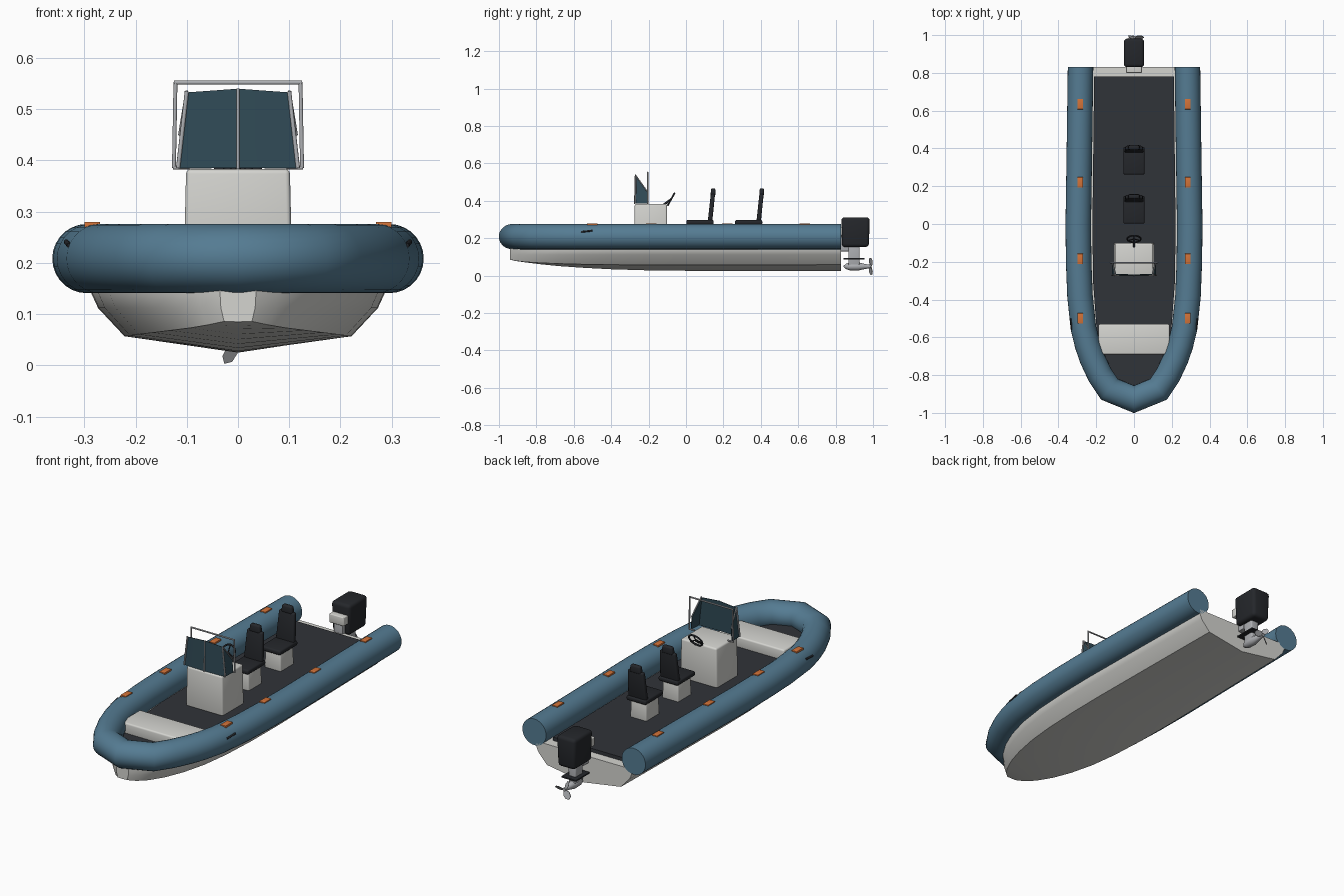
import bpy, bmesh, math
from mathutils import Vector, Matrix

if "Cube" in bpy.data.objects:
    bpy.data.objects.remove(bpy.data.objects["Cube"])


def mat(name, r, g, b):
    m = bpy.data.materials.new(name)
    m.diffuse_color = (r, g, b, 1)
    m.use_nodes = True
    m.node_tree.nodes["Principled BSDF"].inputs["Base Color"].default_value = m.diffuse_color
    return m


BLUE = mat("tube_blue", 0.09, 0.20, 0.29)
WHITE = mat("off_white", 0.66, 0.66, 0.63)
DECK = mat("deck_dark", 0.03, 0.033, 0.04)
BLACK = mat("black", 0.018, 0.02, 0.024)
GLASS = mat("glass", 0.03, 0.07, 0.095)
ORANGE = mat("orange", 0.65, 0.17, 0.04)
STEEL = mat("steel", 0.42, 0.43, 0.45)


def finish(name, bm, material, angle=35):
    bmesh.ops.recalc_face_normals(bm, faces=bm.faces)
    me = bpy.data.meshes.new(name)
    bm.to_mesh(me)
    bm.free()
    me.materials.append(material)
    ob = bpy.data.objects.new(name, me)
    bpy.context.collection.objects.link(ob)
    bpy.ops.object.select_all(action='DESELECT')
    ob.select_set(True)
    bpy.context.view_layer.objects.active = ob
    bpy.ops.object.shade_smooth_by_angle(angle=math.radians(angle))
    return ob


def loft(name, rings, material, angle=35, loop=False):
    """Skin a list of equal-length closed rings; cap the ends unless looped."""
    bm = bmesh.new()
    vs = [[bm.verts.new(p) for p in r] for r in rings]
    n = len(vs[0])
    pairs = list(zip(vs, vs[1:])) + ([(vs[-1], vs[0])] if loop else [])
    for a, b in pairs:
        for i in range(n):
            j = (i + 1) % n
            bm.faces.new((a[i], a[j], b[j], b[i]))
    if not loop:
        bm.faces.new(vs[0])
        bm.faces.new(vs[-1])
    return finish(name, bm, material, angle)


def box(name, x, y, z, material, bevel=0.006, top=(1, 1), bottom=(1, 1), lean=0):
    """Box from (min, max) ranges, with end scaling and a backward lean."""
    bm = bmesh.new()
    bmesh.ops.create_cube(bm, size=1)
    for v in bm.verts:
        s = top if v.co.z > 0 else bottom
        v.co = Vector(((x[0] + x[1]) / 2 + v.co.x * s[0] * (x[1] - x[0]),
                       (y[0] + y[1]) / 2 + v.co.y * s[1] * (y[1] - y[0]) + (lean if v.co.z > 0 else 0),
                       z[0] if v.co.z < 0 else z[1]))
    if bevel:
        bmesh.ops.bevel(bm, geom=bm.edges[:], offset=bevel, segments=3, profile=0.5, affect='EDGES')
    return finish(name, bm, material)


def rod(name, p, q, r, material, n=10):
    p, q = Vector(p), Vector(q)
    rot = (q - p).to_track_quat('Z', 'Y')
    circle = [rot @ Vector((r * math.cos(2 * math.pi * i / n), r * math.sin(2 * math.pi * i / n), 0)) for i in range(n)]
    return loft(name, [[p + c for c in circle], [q + c for c in circle]], material, 50)


def slab(name, outline, z0, z1, material):
    return loft(name, [[(x, y, z) for x, y in outline] for z in (z0, z1)], material)


def mirrored(half):
    return half + [(-x, y) for x, y in reversed(half) if x > 0]


# inflatable tube: mitred circular sweep around the U-shaped path
path = mirrored([(.283, .83), (.289, .4), (.295, 0), (.293, -.2), (.286, -.38), (.268, -.55),
                 (.246, -.64), (.222, -.71), (.18, -.80), (.13, -.875), (0, -.928)])
R, CZ, N = 0.0675, 0.2085, 28
rings = []
for i, p in enumerate(path):
    p = Vector(p)
    d1 = (p - Vector(path[i - 1])).normalized() if i > 0 else None
    d2 = (Vector(path[i + 1]) - p).normalized() if i < len(path) - 1 else None
    d = ((d1 or d2) + (d2 or d1)).normalized()
    k = 1 / d.dot(d1 or d2)
    if d1 is None or d2 is None:
        d = Vector((0, -1 if d2 else 1))
    nrm = Vector((d.y, -d.x))
    rings.append([(p.x + nrm.x * k * R * math.cos(a), p.y + nrm.y * k * R * math.cos(a), CZ + R * math.sin(a))
                  for a in [2 * math.pi * j / N for j in range(N)]])
loft("inflatable_tube", rings, BLUE, 45)

# vee hull: stations of (y, half width, keel height)
stations = [(.83, .272, .025), (.4, .28, .025), (0, .286, .026), (-.2, .284, .028), (-.4, .272, .034),
            (-.55, .25, .042), (-.68, .214, .051), (-.78, .172, .061), (-.86, .122, .071),
            (-.91, .077, .078), (-.94, .035, .085)]
rings = []
for y, w, zk in stations:
    zc = max(zk + .001, .057 + .028 * (1 - w / .286))
    half = [(w, .165), (w, .14), (.955 * w, .112), (.775 * w, zc), (0, zk)]
    rings.append([(x, y, z) for x, z in mirrored(half)])
loft("hull", rings, WHITE, 25)

# deck and bow locker
slab("deck", mirrored([(.211, .78), (.22, 0), (.217, -.3), (.2, -.53), (.19, -.65), (.15, -.78), (.08, -.86), (0, -.88)]),
     .15, .183, DECK)
box("bow_locker", (-.188, .188), (-.69, -.53), (.175, .235), WHITE, .008)

# grab pads on top of the tube and bow handles on its sides
for s in (-1, 1):
    for y in (.635, .22, -.185, -.5):
        box("tube_pad", sorted((s * .269, s * .3)), (y - .028, y + .028), (.266, .28), ORANGE, .002)
    rod("bow_handle", (s * .329, -.56, .234), (s * .335, -.5, .241), .005, BLACK)

# steering console
box("console", (-.106, .106), (-.276, -.1), (.178, .383), WHITE, .009, top=(.955, .98))

# windscreen: front panes and side wings
bm = bmesh.new()
coords = [(0, -.274, .385), (0, -.27, .54)]
for s in (-1, 1):
    coords += [(s * .115, -.27, .385), (s * .097, -.267, .533), (s * .113, -.207, .45), (s * .118, -.207, .385)]
v = [bm.verts.new(c) for c in coords]
for b in (2, 6):
    bm.faces.new((v[0], v[b], v[b + 1], v[1]))
    bm.faces.new((v[b], v[b + 3], v[b + 2], v[b + 1]))
bmesh.ops.recalc_face_normals(bm, faces=bm.faces)
bmesh.ops.solidify(bm, geom=bm.faces[:], thickness=.003)
finish("windscreen", bm, GLASS)
rod("screen_post", (0, -.275, .383), (0, -.271, .54), .003, STEEL)

# side posts and grab rail hoop
for s in (-1, 1):
    rod("screen_post", (s * .117, -.271, .385), (s * .1, -.268, .535), .004, STEEL)
    rod("screen_wing_edge", (s * .1, -.268, .535), (s * .114, -.207, .45), .003, STEEL)
    rod("rail_post", (s * .125, -.205, .385), (s * .122, -.205, .553), .004, STEEL)
    rod("rail_foot", (s * .095, -.205, .386), (s * .127, -.205, .386), .004, STEEL)
rod("rail_top", (-.125, -.205, .552), (.125, -.205, .552), .004, STEEL)

# steering wheel
centre, tilt = Vector((0, -.079, .409)), Matrix.Rotation(math.radians(61), 3, 'X')
rings = []
for i in range(28):
    a = 2 * math.pi * i / 28
    rings.append([centre + tilt @ Vector(((.036 + .0045 * math.cos(b)) * math.cos(a),
                                          (.036 + .0045 * math.cos(b)) * math.sin(a), .0045 * math.sin(b)))
                  for b in [2 * math.pi * j / 8 for j in range(8)]])
loft("steering_wheel", rings, BLACK, 60, loop=True)
for k in range(3):
    a = math.radians(90 + 120 * k)
    rod("wheel_spoke", centre, centre + tilt @ Vector((.036 * math.cos(a), .036 * math.sin(a), 0)), .003, BLACK, 8)
rod("steering_column", centre, (0, -.125, .375), .006, BLACK)

# two helm seats, one behind the other
for y in (0, .26):
    box("seat_base", (-.047, .047), (y + .02, y + .13), (.178, .277), WHITE, .007, top=(.93, .95))
    box("seat_cushion", (-.056, .056), (y + .002, y + .148), (.273, .297), BLACK, .008)
    box("seat_back", (-.052, .052), (y + .116, y + .14), (.285, .437), BLACK, .008, top=(.85, .95), lean=.016)
    box("headrest", (-.032, .032), (y + .131, y + .158), (.428, .467), BLACK, .008, top=(.85, .85), lean=.001)

# outboard motor
box("motor_cowl", (-.057, .057), (.826, .986), (.153, .312), BLACK, .017, top=(.95, .95), bottom=(.86, .9))
box("motor_bracket", (-.042, .042), (.8, .85), (.215, .26), WHITE, .004)
box("motor_clamp", (-.025, .025), (.815, .87), (.13, .225), STEEL, .003)
box("motor_leg", (-.018, .018), (.868, .928), (.04, .165), STEEL, .006, top=(1.3, 1))
box("cavitation_plate", (-.042, .042), (.842, .955), (.086, .094), BLACK, .002)

# gearcase pod and three-bladed propeller
pod = [(.842, .003), (.855, .014), (.875, .021), (.92, .022), (.95, .015), (.975, .01), (.992, .008)]
loft("gearcase", [[(r * math.cos(a), y, .049 + r * math.sin(a)) for a in [math.pi * j / 8 for j in range(16)]]
                  for y, r in pod], STEEL, 40)
for k in range(3):
    turn = Matrix.Rotation(math.radians(120 * k), 3, 'Y')
    outline = [(.005, -.005), (.022, -.012), (.042, -.011), (.053, 0), (.042, .011), (.022, .012), (.005, .005)]
    loft("propeller_blade", [[Vector((0, .988, .049)) + turn @ Vector((x, z * .75 + t, z)) for x, z in outline]
                             for t in (-.0015, .0015)], STEEL)
